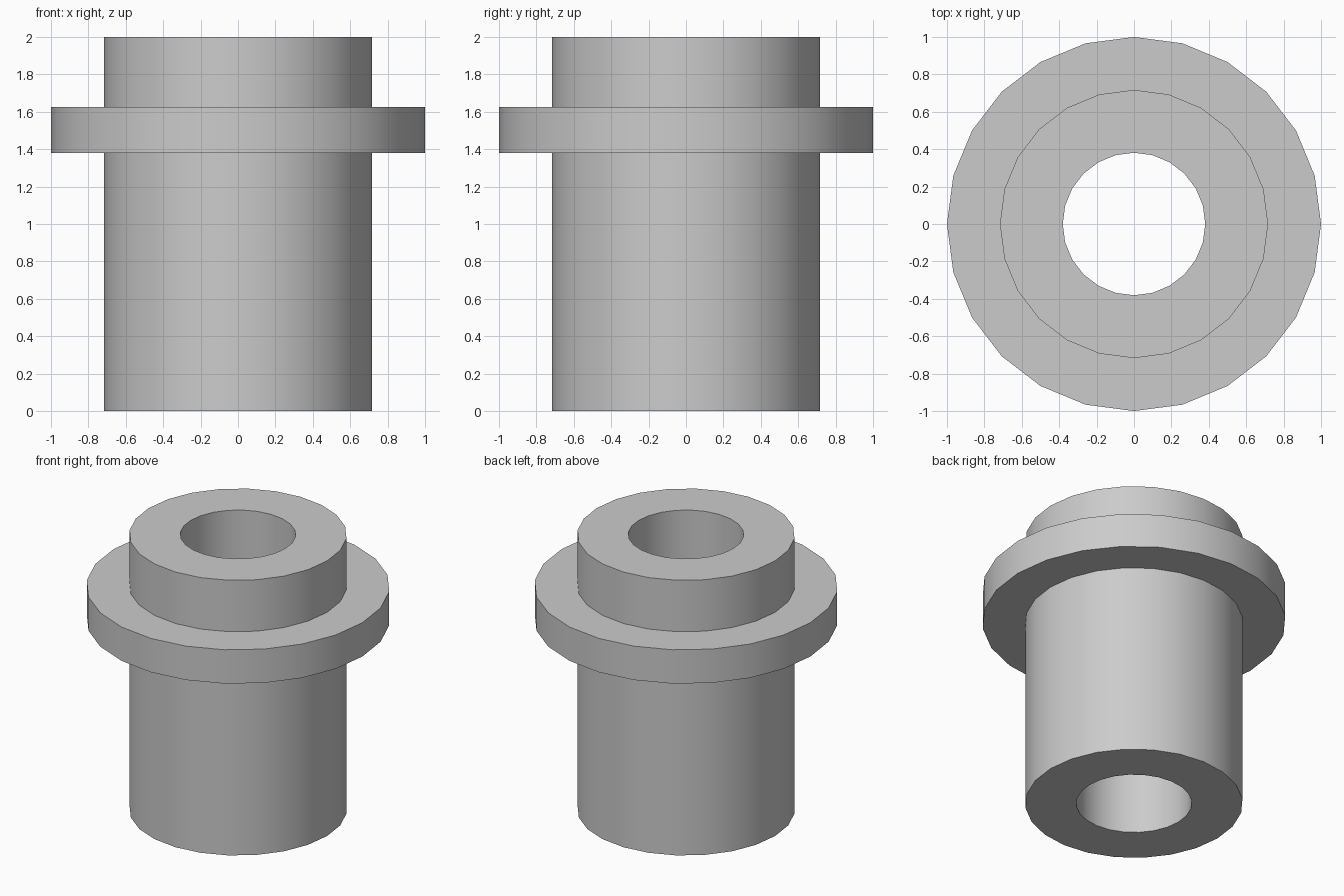
import bpy, bmesh, math

if "Cube" in bpy.data.objects:
    bpy.data.objects.remove(bpy.data.objects["Cube"])

SIDES = 24
BORE, BODY, FLANGE = 0.381, 0.717, 1.0
HEIGHT, FLANGE_LOW, FLANGE_HIGH = 2.0, 1.38, 1.626

# Closed cross-section (radius, z), going up the outside and down the bore
profile = [
    (BORE, 0), (BODY, 0),
    (BODY, FLANGE_LOW), (FLANGE, FLANGE_LOW),
    (FLANGE, FLANGE_HIGH), (BODY, FLANGE_HIGH),
    (BODY, HEIGHT), (BORE, HEIGHT),
]

# Flanged sleeve: revolve the cross-section around z
bm = bmesh.new()
rings = []
for i in range(SIDES):
    a = 2 * math.pi * i / SIDES
    rings.append([bm.verts.new((r * math.cos(a), r * math.sin(a), z)) for r, z in profile])
for i in range(SIDES):
    here, there = rings[i], rings[(i + 1) % SIDES]
    for j in range(len(profile)):
        k = (j + 1) % len(profile)
        bm.faces.new((here[j], there[j], there[k], here[k]))
bmesh.ops.recalc_face_normals(bm, faces=bm.faces)

mesh = bpy.data.meshes.new("flanged_sleeve")
bm.to_mesh(mesh)
bm.free()
sleeve = bpy.data.objects.new("flanged_sleeve", mesh)
bpy.context.collection.objects.link(sleeve)

# Smooth round walls, crisp rims
bpy.context.view_layer.objects.active = sleeve
sleeve.select_set(True)
bpy.ops.object.shade_smooth_by_angle(angle=math.radians(30))
